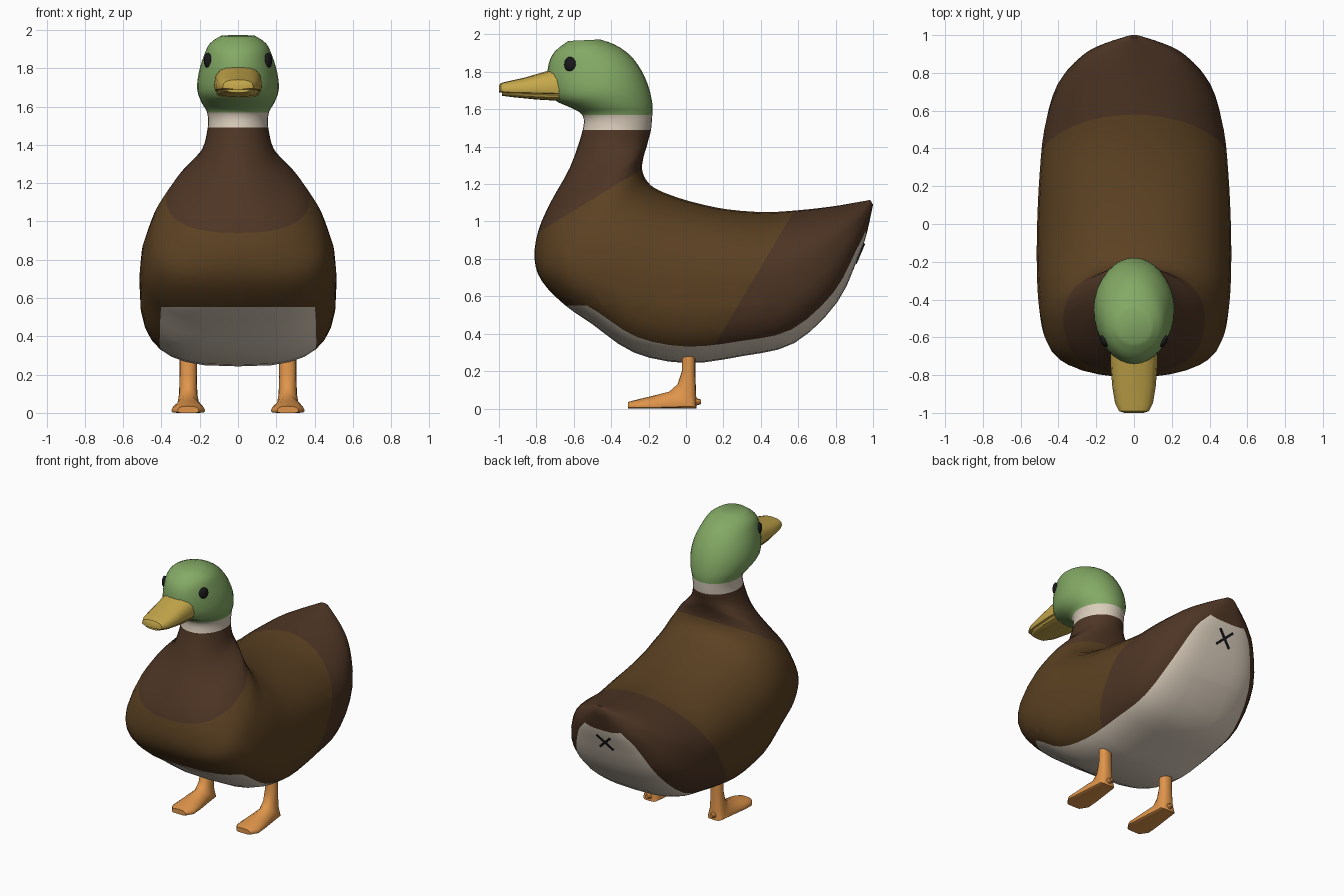
import bpy, bmesh, math
from mathutils import Vector, Matrix

if "Cube" in bpy.data.objects:
    bpy.data.objects.remove(bpy.data.objects["Cube"])


def mat(name, rgb):
    m = bpy.data.materials.new(name)
    m.diffuse_color = (*rgb, 1)
    m.use_nodes = True
    m.node_tree.nodes["Principled BSDF"].inputs["Base Color"].default_value = m.diffuse_color
    return m


BODY = mat("body_brown", (0.105, 0.053, 0.016))
DARK = mat("dark_brown", (0.075, 0.036, 0.018))
CREAM = mat("cream", (0.70, 0.61, 0.50))
GREEN = mat("green", (0.23, 0.40, 0.13))
BEAK = mat("beak_yellow", (0.56, 0.39, 0.07))
ORANGE = mat("orange", (0.74, 0.30, 0.07))
BLACK = mat("black", (0.01, 0.01, 0.012))


def finish(name, bm, mats, angle=40):
    bmesh.ops.recalc_face_normals(bm, faces=bm.faces)
    me = bpy.data.meshes.new(name)
    bm.to_mesh(me)
    bm.free()
    for m in mats:
        me.materials.append(m)
    ob = bpy.data.objects.new(name, me)
    bpy.context.collection.objects.link(ob)
    bpy.ops.object.select_all(action='DESELECT')
    ob.select_set(True)
    bpy.context.view_layer.objects.active = ob
    bpy.ops.object.shade_smooth_by_angle(angle=math.radians(angle))
    return ob


def smooth_rows(rows, steps):
    """Catmull-Rom interpolation between section rows."""
    out = []
    for i in range(len(rows) - 1):
        quad = zip(rows[max(i - 1, 0)], rows[i], rows[i + 1],
                   rows[min(i + 2, len(rows) - 1)])
        quad = list(quad)
        for k in range(steps):
            t = k / steps
            out.append(tuple(
                b + 0.5 * t * (c - a + t * (2 * a - 5 * b + 4 * c - d
                                            + t * (3 * (b - c) + d - a)))
                for a, b, c, d in quad))
    return out + [rows[-1]]


def loft(sections, sides, x0=0.0):
    """Each section: top y, top z, bottom y, bottom z, half width,
    centre fraction, upper exponent, lower exponent."""
    bm = bmesh.new()
    rings = []
    for ty, tz, by, bz, w, c, nt, nb in sections:
        T, B = Vector((x0, ty, tz)), Vector((x0, by, bz))
        C = T.lerp(B, c)
        ring = []
        for i in range(sides):
            a = 2 * math.pi * i / sides
            s, k = math.sin(a), math.cos(a)
            n = nt if k > 0 else nb
            x = math.copysign(abs(s) ** (2 / n), s) * w
            p = C.lerp(T if k > 0 else B, abs(k) ** (2 / n))
            ring.append(bm.verts.new((p.x + x, p.y, p.z)))
        rings.append(ring)
    bands = []
    for r0, r1 in zip(rings, rings[1:]):
        bands.append([bm.faces.new((r0[i], r0[(i + 1) % sides],
                                    r1[(i + 1) % sides], r1[i]))
                      for i in range(sides)])
    caps = bm.faces.new(rings[0]), bm.faces.new(rings[-1])
    return bm, bands, caps


# Body, neck and head: one loft from the tail tip to the crown
rows = [
    (0.985, 1.115, 1.0, 1.09, 0.03, 0.5), (0.90, 1.10, 0.965, 0.93, 0.18, 0.5),
    (0.78, 1.08, 0.925, 0.82, 0.29, 0.5), (0.60, 1.06, 0.81, 0.57, 0.41, 0.5),
    (0.42, 1.05, 0.58, 0.35, 0.475, 0.5), (0.22, 1.065, 0.30, 0.28, 0.50, 0.5),
    (0.05, 1.10, 0.0, 0.243, 0.512, 0.5), (-0.08, 1.14, -0.28, 0.30, 0.515, 0.53),
    (-0.17, 1.18, -0.50, 0.45, 0.51, 0.57), (-0.215, 1.225, -0.65, 0.555, 0.495, 0.62),
    (-0.235, 1.28, -0.77, 0.68, 0.46, 0.62), (-0.23, 1.33, -0.81, 0.80, 0.41, 0.6),
    (-0.22, 1.37, -0.79, 0.95, 0.34, 0.55), (-0.21, 1.40, -0.72, 1.11, 0.265, 0.5),
    (-0.20, 1.44, -0.62, 1.29, 0.19, 0.5), (-0.187, 1.49, -0.552, 1.49, 0.158, 0.5),
    (-0.18, 1.57, -0.555, 1.57, 0.162, 0.5), (-0.18, 1.63, -0.62, 1.61, 0.19, 0.5),
    (-0.20, 1.72, -0.71, 1.655, 0.213, 0.48), (-0.24, 1.81, -0.74, 1.74, 0.205, 0.46),
    (-0.30, 1.89, -0.735, 1.84, 0.178, 0.48), (-0.38, 1.945, -0.70, 1.91, 0.148, 0.5),
    (-0.46, 1.973, -0.63, 1.965, 0.09, 0.5)]
N, COLLAR, STEPS = 32, 15, 3
top_n = [1.7, 1.7, 1.8, 1.9, 2.0] + [2.2] * 6 + [2.1] * 2 + [2.0] * 10
low_n = [3.0] * 11 + [2.5] * 2 + [2.0] * 10
sections = smooth_rows([r + e for r, e in zip(rows, zip(top_n, low_n))], STEPS)
bm, bands, caps = loft(sections, N)
caps[1].material_index = 3
for b, band in enumerate(bands):
    row = b // STEPS
    for i, f in enumerate(band):
        if row >= COLLAR:
            f.material_index = 2 if row == COLLAR else 3
        elif 1 <= row <= 8 and N // 2 - 4 <= i < N // 2 + 4:
            f.material_index = 2


def colour_border(co, no, old, new, front_only=False):
    """Cut a straight border and recolour the faces beyond it."""
    co, no = Vector(co), Vector(no)
    bmesh.ops.bisect_plane(bm, geom=bm.verts[:] + bm.edges[:] + bm.faces[:],
                           plane_co=co, plane_no=no)
    for f in bm.faces:
        c = f.calc_center_median()
        if (f.material_index == old and (c - co).dot(no) > 0
                and not (front_only and (c.y > 0 or c.z > 1.3))):
            f.material_index = new


# Level front edge of the belly, then slanted tail and breast borders
colour_border((0, 0, 0.552), (0, 0, 1), 2, 0, True)
colour_border((0, 0.58, 1.06), (0, 0.76, -0.45), 0, 1)
colour_border((0, -0.76, 0.96), (0, -0.33, 0.54), 0, 1)
body = finish("duck_body", bm, [BODY, DARK, CREAM, GREEN], 60)

# Beak: upper and lower halves
upper = [(-0.68, 1.82, -0.68, 1.67, 0.125), (-0.74, 1.805, -0.74, 1.675, 0.125),
         (-0.86, 1.77, -0.86, 1.68, 0.115), (-0.95, 1.75, -0.95, 1.685, 0.10),
         (-0.99, 1.74, -0.99, 1.69, 0.08), (-1.0, 1.725, -1.0, 1.69, 0.05)]
lower = [(-0.68, 1.69, -0.68, 1.645, 0.115), (-0.80, 1.69, -0.80, 1.652, 0.108),
         (-0.93, 1.70, -0.93, 1.665, 0.092), (-0.985, 1.70, -0.985, 1.672, 0.06)]
for name, prof, tail in (("upper_beak", upper, (0.75, 2.6, 4.0)),
                         ("lower_beak", lower, (0.3, 4.0, 2.6))):
    bm, _, _ = loft([r + tail for r in prof], 16)
    finish(name, bm, [BEAK])

foot = [(-0.02, 0.36, 0.05, 0.36, 0.045, 0.5, 2.2, 2.2),
        (-0.022, 0.20, 0.05, 0.18, 0.045, 0.5, 2.2, 2.2),
        (-0.045, 0.13, 0.055, 0.06, 0.048, 0.5, 2.2, 2.5),
        (-0.09, 0.09, 0.055, 0.0, 0.06, 0.65, 2.0, 4.0),
        (-0.19, 0.065, -0.18, 0.0, 0.083, 0.75, 2.0, 5.0),
        (-0.26, 0.048, -0.26, 0.0, 0.088, 0.7, 2.0, 5.0),
        (-0.31, 0.035, -0.31, 0.0, 0.055, 0.6, 2.5, 5.0)]
for side, s in (("right", 1), ("left", -1)):
    # Leg with webbed foot and heel spur
    bm, _, _ = loft(foot, 16, 0.26 * s)
    bmesh.ops.create_cone(bm, cap_ends=True, segments=8, radius1=0.035, radius2=0.012,
                          depth=0.07, matrix=Matrix.Translation((0.26 * s, 0.045, 0.036))
                          @ Matrix.Rotation(-math.pi / 2, 4, 'X'))
    finish(side + "_leg", bm, [ORANGE])
    # Eye, set on the head surface
    _, loc, _, _ = body.ray_cast(Vector((s, -0.62, 1.84)), Vector((-s, 0, 0)))
    bm = bmesh.new()
    bmesh.ops.create_uvsphere(bm, u_segments=16, v_segments=10, radius=1,
                              matrix=Matrix.Translation(loc)
                              @ Matrix.Rotation(-0.45 * s, 4, 'Z')
                              @ Matrix.Diagonal((0.018, 0.034, 0.04, 1)))
    finish(side + "_eye", bm, [BLACK])

# Crossed mark under the tail, set flush on the surface
_, loc, nor, _ = body.ray_cast(Vector((0.005, 2, 0.83)), Vector((0, -1, 0)))
tilt = math.atan2(nor.z, nor.y)
bm = bmesh.new()
for a in (45, -45):
    bmesh.ops.create_cube(bm, size=1, matrix=Matrix.Translation((0, loc.y, loc.z))
                          @ Matrix.Rotation(tilt, 4, 'X')
                          @ Matrix.Rotation(math.radians(a), 4, 'Y')
                          @ Matrix.Diagonal((0.15, 0.014, 0.014, 1)))
finish("tail_mark", bm, [BLACK])
